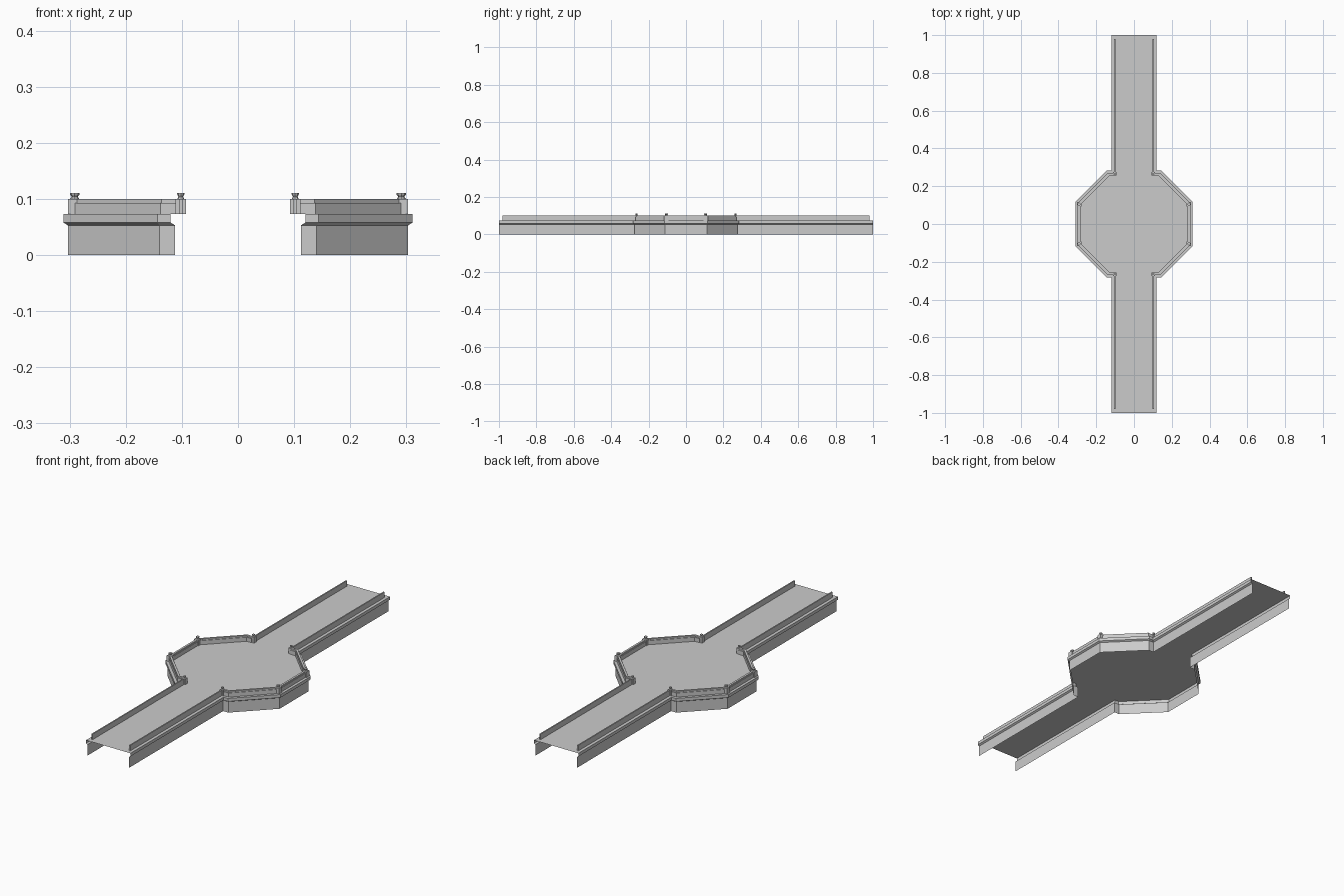
import bpy, bmesh
from mathutils import Vector

cube = bpy.data.objects.get("Cube")
if cube:
    bpy.data.objects.remove(cube, do_unlink=True)

stone = bpy.data.materials.new("pale_grey_stone")
stone.use_nodes = True
GREY = (0.6, 0.6, 0.6, 1)
stone.diffuse_color = GREY
stone.node_tree.nodes["Principled BSDF"].inputs["Base Color"].default_value = GREY

DECK_Z, RAIL_Z = 0.073, 0.1
LEDGE = 0.008

# Plan of the left side, front to back: walkway, half octagon, walkway
half = [(0.112, 1), (0.112, 0.275), (0.14, 0.275), (0.303, 0.112)]
plan = [Vector((x, -y)) for x, y in half] + [Vector(p) for p in reversed(half)]


def finish(name, bm):
    """Make an object from the bmesh and mirror it across the centre line."""
    mesh = bpy.data.meshes.new(name)
    bm.to_mesh(mesh)
    bm.free()
    mesh.materials.append(stone)
    ob = bpy.data.objects.new(name, mesh)
    bpy.context.collection.objects.link(ob)
    ob.modifiers.new("mirror", 'MIRROR').use_clip = True
    return ob


def inset(path, d):
    """Shift a path inward by d with mitred corners."""
    normals = []
    for a, b in zip(path, path[1:]):
        t = (b - a).normalized()
        normals.append(Vector((-t.y, t.x)))
    out = []
    for i, p in enumerate(path):
        n0, n1 = normals[max(i - 1, 0)], normals[min(i, len(normals) - 1)]
        out.append(p + (n0 + n1) * d / (1 + n0.dot(n1)))
    return out


def sweep(name, path, profile, closed):
    """Sweep a profile of (inward distance, height) along a path."""
    bm = bmesh.new()
    cols = [[bm.verts.new((p.x, p.y, z)) for p in inset(path, d)] for d, z in profile]
    pairs = list(zip(cols, cols[1:]))
    if closed:
        pairs.append((cols[-1], cols[0]))
    for low, high in pairs:
        for i in range(len(path) - 1):
            bm.faces.new((low[i], low[i + 1], high[i + 1], high[i]))
    if closed:
        bm.faces.new([c[0] for c in cols])
        bm.faces.new([c[-1] for c in reversed(cols)])
    return finish(name, bm)


def box(bm, x0, x1, y0, y1, z0, z1):
    made = bmesh.ops.create_cube(bm, size=1)["verts"]
    for v in made:
        v.co = ((x0 + x1) / 2 + v.co.x * (x1 - x0),
                (y0 + y1) / 2 + v.co.y * (y1 - y0),
                (z0 + z1) / 2 + v.co.z * (z1 - z0))


# Thin side walls flaring into a projecting ledge
sweep("side_wall", plan,
      [(0, 0), (0, 0.053), (-LEDGE, 0.058), (-LEDGE, DECK_Z)], False)

# Flat deck reaching the outer edge of the ledge
bm = bmesh.new()
edge = inset(plan, -LEDGE)
for a, b in zip(edge, edge[1:]):
    if b.y - a.y > 0.001:
        bm.faces.new([bm.verts.new((x, y, DECK_Z)) for x, y in
                      ((0, a.y), (a.x, a.y), (b.x, b.y), (0, b.y))])
bmesh.ops.remove_doubles(bm, verts=bm.verts, dist=0.0001)
finish("deck", bm)

# Stepped parapet around the octagon
sweep("octagon_parapet", [Vector((0.105, -0.275))] + plan[2:6] + [Vector((0.105, 0.275))],
      [(0.005, DECK_Z), (0.005, 0.093), (0.008, 0.093), (0.008, RAIL_Z),
       (0.018, RAIL_Z), (0.018, 0.093), (0.021, 0.093), (0.021, DECK_Z)], True)

# Slim parapets along the walkways
bm = bmesh.new()
for s in (-1, 1):
    box(bm, 0.099, 0.105, *sorted((s * 0.26, s * 0.98)), DECK_Z, RAIL_Z)
finish("walkway_parapet", bm)

# Posts with small capped finials
posts = bmesh.new()
finials = bmesh.new()
for x, y, size in ((0.102, 0.265, 0.009), (0.291, 0.105, 0.012)):
    for s in (-1, 1):
        box(posts, x - size, x + size, s * y - size, s * y + size, DECK_Z, RAIL_Z)
        rings = []
        for r, z in ((0.7, 0.1), (0.45, 0.104), (0.7, 0.108), (0.7, 0.111)):
            ring = bmesh.ops.create_circle(finials, segments=8, radius=r * size)["verts"]
            for v in ring:
                v.co += Vector((x, s * y, z))
            rings.append(ring)
        for low, high in zip(rings, rings[1:]):
            for i in range(8):
                k = (i + 1) % 8
                finials.faces.new((low[i], low[k], high[k], high[i]))
        finials.faces.new(rings[-1])
bmesh.ops.recalc_face_normals(finials, faces=finials.faces)
finish("corner_posts", posts)
finish("post_finials", finials)
